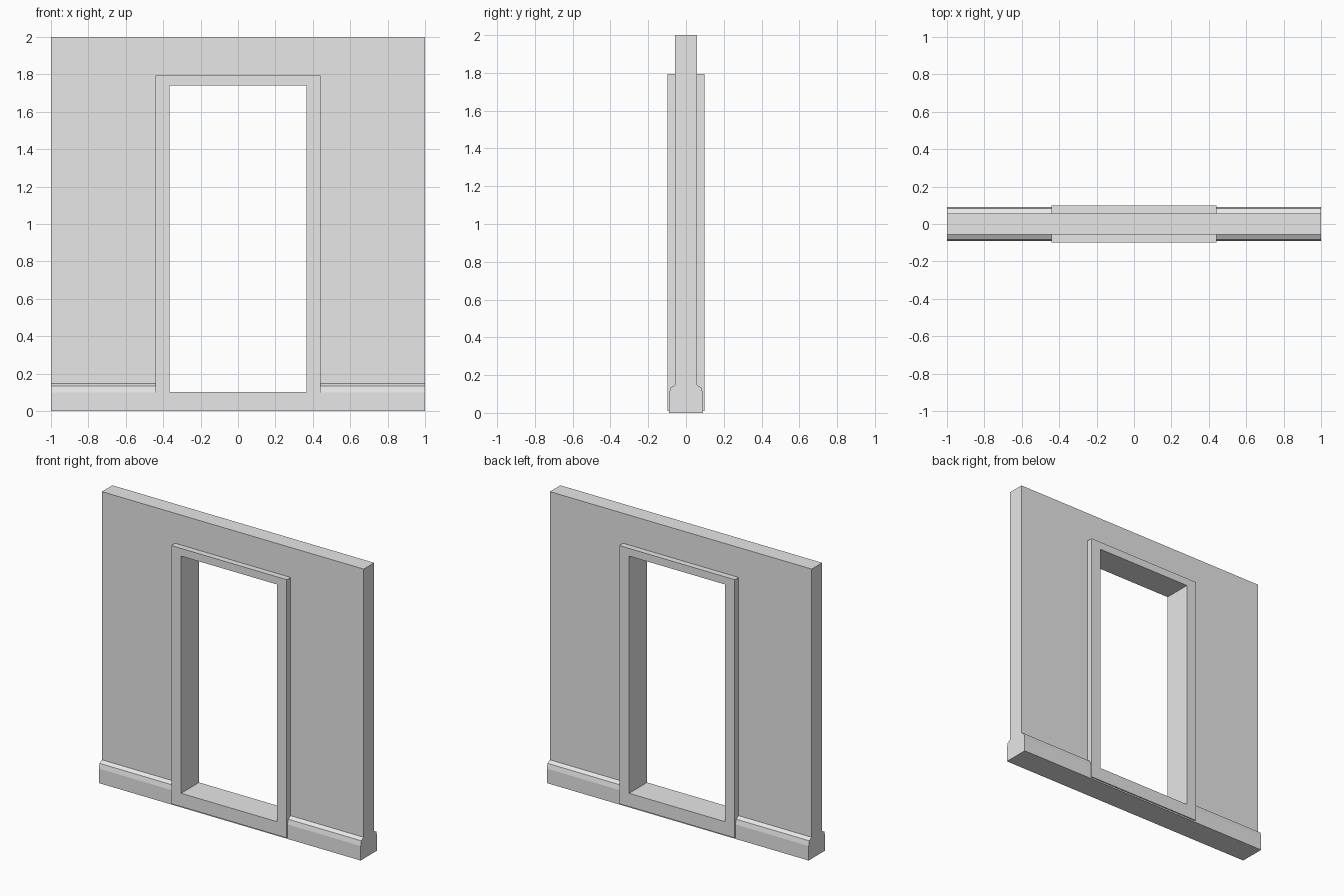
import bpy
import bmesh

if "Cube" in bpy.data.objects:
    bpy.data.objects.remove(bpy.data.objects["Cube"], do_unlink=True)

plaster = bpy.data.materials.new("plain grey")
plaster.use_nodes = True
grey = (0.8, 0.8, 0.8, 1)
plaster.diffuse_color = grey
plaster.node_tree.nodes["Principled BSDF"].inputs["Base Color"].default_value = grey


def extrude(name, outline, along):
    """Make a closed outline of 3D points into a solid centred on its plane."""
    bm = bmesh.new()
    half = [a / 2 for a in along]
    face = bm.faces.new([bm.verts.new([p - h for p, h in zip(pt, half)]) for pt in outline])
    moved = bmesh.ops.extrude_face_region(bm, geom=[face], use_keep_orig=True)["geom"]
    verts = [g for g in moved if isinstance(g, bmesh.types.BMVert)]
    bmesh.ops.translate(bm, verts=verts, vec=along)
    bmesh.ops.recalc_face_normals(bm, faces=bm.faces)
    mesh = bpy.data.meshes.new(name)
    bm.to_mesh(mesh)
    bm.free()
    mesh.materials.append(plaster)
    obj = bpy.data.objects.new(name, mesh)
    bpy.context.collection.objects.link(obj)
    return obj


def slab(name, half_width, bottom, top, depth):
    w = half_width
    outline = [(-w, 0, bottom), (w, 0, bottom), (w, 0, top), (-w, 0, top)]
    return extrude(name, outline, (0, depth, 0))


def cut_opening(obj, half_width, bottom, top):
    cutter = slab("opening_cutter", half_width, bottom, top, 1)
    cutter.hide_render = True
    mod = obj.modifiers.new("opening", "BOOLEAN")
    mod.operation = "DIFFERENCE"
    mod.solver = "EXACT"
    mod.object = cutter
    bpy.context.view_layer.objects.active = obj
    bpy.ops.object.modifier_apply(modifier=mod.name)
    bpy.data.objects.remove(cutter, do_unlink=True)


# Wall with a moulded skirting on both faces, swept along x
side = [(0.09, 0), (0.09, 0.1), (0.082, 0.133), (0.057, 0.148), (0.057, 2)]
profile = [(0, y, z) for y, z in side] + [(0, -y, z) for y, z in reversed(side)]
wall = extrude("wall_with_skirting", profile, (2, 0, 0))
cut_opening(wall, 0.4, 0.05, 1.77)

# Door frame that lines the opening and stands proud of both faces
frame = slab("door_frame", 0.441, 0.01, 1.793, 0.196)
cut_opening(frame, 0.366, 0.102, 1.74)
